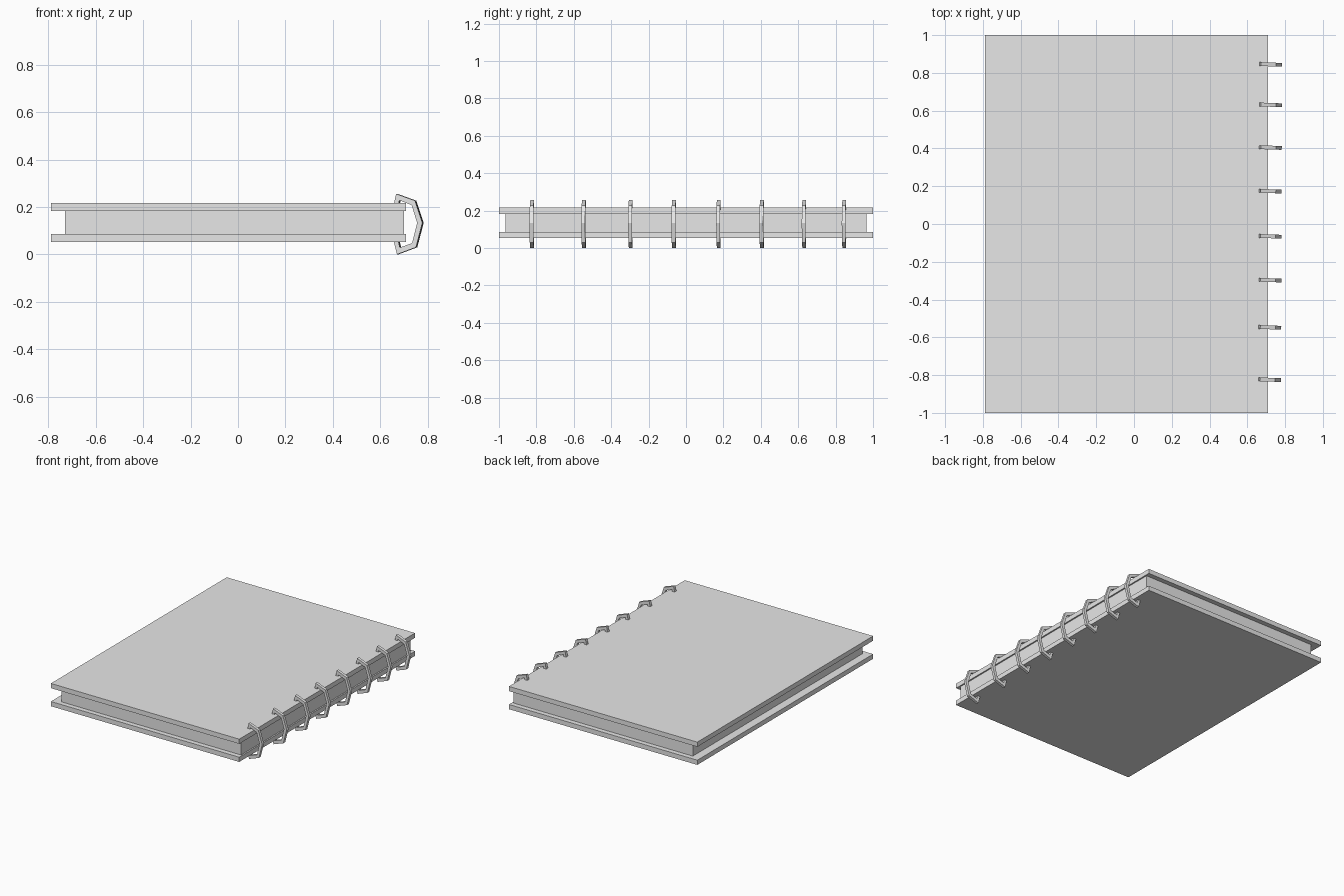
import bpy, bmesh, math
from mathutils import Vector, Matrix

cube = bpy.data.objects.get("Cube")
if cube:
    bpy.data.objects.remove(cube, do_unlink=True)

# One plain grey for every part
grey = bpy.data.materials.new("light_grey")
grey.use_nodes = True
grey.diffuse_color = (0.8, 0.8, 0.8, 1)
grey.node_tree.nodes["Principled BSDF"].inputs["Base Color"].default_value = (0.8, 0.8, 0.8, 1)


def add_object(name, bm, location=(0, 0, 0)):
    bmesh.ops.recalc_face_normals(bm, faces=bm.faces)
    mesh = bpy.data.meshes.new(name)
    bm.to_mesh(mesh)
    bm.free()
    mesh.materials.append(grey)
    obj = bpy.data.objects.new(name, mesh)
    obj.location = location
    bpy.context.collection.objects.link(obj)
    return obj


def add_box(name, low, high):
    low, high = Vector(low), Vector(high)
    bm = bmesh.new()
    bmesh.ops.create_cube(bm, size=1, matrix=Matrix.Diagonal((*(high - low), 1)))
    add_object(name, bm, (low + high) / 2)


# Covers and page block
add_box("bottom_cover", (-0.79, -1, 0.053), (0.71, 1, 0.087))
add_box("top_cover", (-0.79, -1, 0.183), (0.71, 1, 0.217))
add_box("page_block", (-0.73, -0.965, 0.087), (0.70, 0.965, 0.183))

# Six-sided binding ring, outer and inner outlines in x and z about its centre
CENTRE_X, CENTRE_Z, HALF_WIDTH = 0.715, 0.128, 0.010
OUTER = [(0.673, 0.256), (0.753, 0.227), (0.784, 0.133),
         (0.757, 0.030), (0.677, 0.0), (0.645, 0.125)]
INNER = [(0.687, 0.229), (0.739, 0.208), (0.762, 0.133),
         (0.741, 0.048), (0.689, 0.029), (0.666, 0.125)]


def add_ring(name, x, y):
    bm = bmesh.new()
    loops = [[bm.verts.new((px - CENTRE_X, dy, pz - CENTRE_Z)) for px, pz in outline]
             for outline, dy in ((OUTER, -HALF_WIDTH), (OUTER, HALF_WIDTH),
                                 (INNER, HALF_WIDTH), (INNER, -HALF_WIDTH))]
    n = len(OUTER)
    for k in range(4):
        a, b = loops[k], loops[(k + 1) % 4]
        for i in range(n):
            j = (i + 1) % n
            bm.faces.new((a[i], a[j], b[j], b[i]))
    ring = add_object(name, bm, (x, y, CENTRE_Z))
    ring.rotation_euler.z = math.radians(-2)


# Row of rings along the spine
ring_positions = [-0.824, -0.547, -0.297, -0.065, 0.174, 0.405, 0.631, 0.845]
for number, y in enumerate(ring_positions, 1):
    add_ring(f"binding_ring_{number}", CENTRE_X - 0.003 + 0.003 * y, y)
